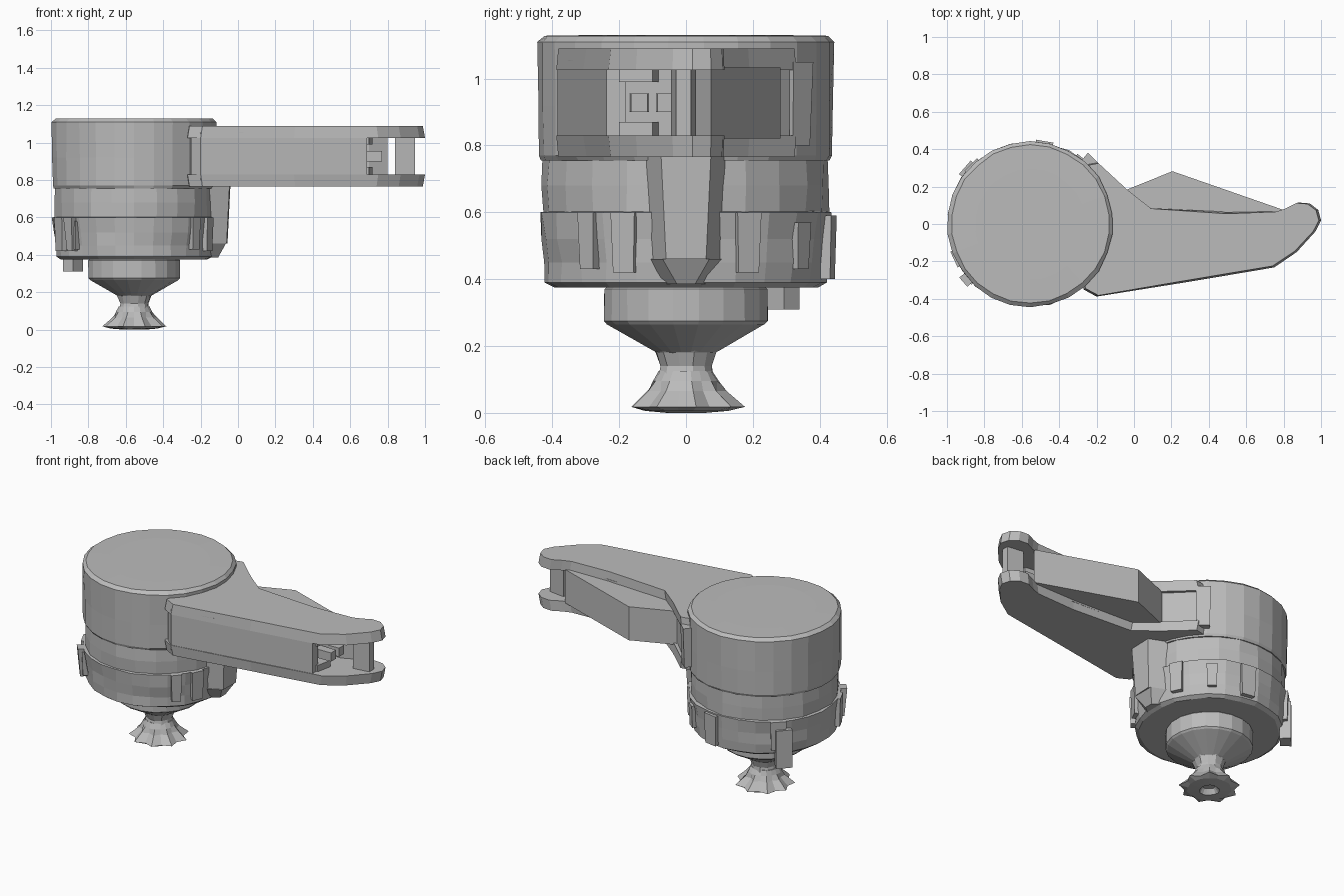
import bpy, bmesh, math, random
from mathutils import Vector

random.seed(4)
CX = -0.555  # axis of the round housing
grey = bpy.data.materials.new("mid_grey")
grey.diffuse_color = (0.5, 0.5, 0.5, 1)


def finish(name, bm):
    bmesh.ops.recalc_face_normals(bm, faces=bm.faces)
    me = bpy.data.meshes.new(name)
    bm.to_mesh(me)
    bm.free()
    me.materials.append(grey)
    ob = bpy.data.objects.new(name, me)
    bpy.context.collection.objects.link(ob)
    return ob


def lathe(name, profile, sides, jitter=0.0, ragged=()):
    """Closed turned body from (radius, z) pairs; rows in ragged alternate in radius."""
    bm = bmesh.new()
    rings = []
    for k, (r, z) in enumerate(profile):
        ring = []
        for i in range(sides):
            a = math.tau * (i + 0.5) / sides
            rr = r - random.uniform(0, jitter)
            if k in ragged and i % 2:
                rr *= 0.82
            ring.append(bm.verts.new((CX + rr * math.cos(a), rr * math.sin(a), z)))
        rings.append(ring)
    for a, b in zip(rings, rings[1:]):
        for i in range(sides):
            j = (i + 1) % sides
            bm.faces.new((a[i], a[j], b[j], b[i]))
    bm.faces.new(rings[0])
    bm.faces.new(rings[-1])
    return finish(name, bm)


def prism(name, outline, z0, z1, top_inset=0.0, bottom_inset=0.0):
    """Upright prism from an xy outline, with optional shrink of either end."""
    c = sum((Vector(p) for p in outline), Vector((0, 0))) / len(outline)
    bm = bmesh.new()

    def ring(z, inset):
        out = []
        for p in outline:
            v = Vector(p)
            v -= (v - c).normalized() * inset
            out.append(bm.verts.new((v.x, v.y, z)))
        return out
    lo, hi = ring(z0, bottom_inset), ring(z1, top_inset)
    n = len(outline)
    bm.faces.new(lo)
    bm.faces.new(hi)
    for i in range(n):
        j = (i + 1) % n
        bm.faces.new((lo[i], lo[j], hi[j], hi[i]))
    return finish(name, bm)


def sector(name, deg, half, r0, r1, z0, z1, taper=0.0):
    """Small block on the housing wall at an angle about its axis."""
    pts = []
    for r, s in ((r0, -1), (r1, -1), (r1, 1), (r0, 1)):
        a = math.radians(deg + s * half)
        pts.append((CX + r * math.cos(a), r * math.sin(a)))
    return prism(name, pts, z0, z1, 0, taper)


# Round housing: upper drum, recessed waist band, lower drum
lathe("upper_drum", [(0.435, 0.755), (0.442, 0.77), (0.443, 0.92), (0.446, 1.11),
                     (0.425, 1.128), (0.30, 1.13)], 26, 0.006)
lathe("waist_band", [(0.43, 0.58), (0.433, 0.68), (0.43, 0.77)], 22, 0.008)
lathe("lower_drum", [(0.40, 0.375), (0.425, 0.39), (0.43, 0.45), (0.436, 0.52),
                     (0.447, 0.60), (0.41, 0.605)], 26, 0.012)

# Collar, cone, stem and ragged flared foot
lathe("collar", [(0.22, 0.40), (0.25, 0.37), (0.25, 0.275), (0.24, 0.265),
                 (0.10, 0.185), (0.07, 0.17)], 20, 0.004)
lathe("stem", [(0.12, 0.21), (0.095, 0.18), (0.08, 0.14), (0.088, 0.10)], 12, 0.006)
lathe("flared_foot", [(0.085, 0.125), (0.10, 0.095), (0.125, 0.065), (0.178, 0.018),
                      (0.13, 0.006), (0.06, 0.0), (0.04, 0.03)], 18, 0.008, (2, 3))

# Raised blocks around the lower drum
for deg, half, z0, z1 in ((25, 5, 0.42, 0.60), (52, 4, 0.43, 0.57), (80, 6, 0.40, 0.59),
                          (135, 6, 0.42, 0.60), (205, 6, 0.42, 0.60), (222, 4, 0.43, 0.58),
                          (318, 4, 0.43, 0.60), (335, 5, 0.42, 0.60)):
    sector("wall_block", deg, half, 0.38, 0.452, z0, z1, 0.008)
sector("hanging_tab", 139, 6, 0.40, 0.465, 0.31, 0.55)
sector("side_lug", 221, 4, 0.39, 0.475, 0.42, 0.60, 0.02)
sector("shoulder_lug", 46, 5, 0.38, 0.49, 0.80, 1.05, 0.01)

# Vertical rib beneath the arm
prism("under_arm_rib", [(-0.20, -0.14), (-0.045, -0.075), (-0.04, 0.075), (-0.20, 0.14)],
      0.46, 0.78, 0, 0.022)
prism("rib_foot", [(-0.20, -0.13), (-0.065, -0.07), (-0.065, 0.07), (-0.20, 0.13)],
      0.385, 0.46, 0, 0.06)

# Arm: matching top and bottom plates ending in the fork
plate = [(-0.27, -0.35), (-0.20, -0.388), (0.30, -0.308), (0.75, -0.232), (0.87, -0.15),
         (0.97, -0.04), (1.0, 0.02), (0.985, 0.075), (0.94, 0.11), (0.88, 0.115),
         (0.82, 0.085), (0.77, 0.068), (0.50, 0.065), (0.08, 0.085), (-0.05, 0.19),
         (-0.20, 0.33), (-0.35, 0.30)]
prism("arm_top_plate", plate, 1.025, 1.09, 0.012, 0)
prism("arm_bottom_plate", plate, 0.765, 0.83, 0, 0.012)

# Front wall, inner web and root of the arm
prism("arm_front_wall", [(-0.25, -0.345), (-0.20, -0.385), (0.69, -0.238), (0.69, -0.18),
                         (-0.20, -0.24)], 0.80, 1.055)
prism("arm_inner_web", [(-0.25, -0.30), (0.60, -0.20), (0.60, 0.06), (0.08, 0.08),
                        (-0.25, 0.20)], 0.81, 1.045)
prism("arm_root", [(-0.30, -0.30), (0.0, -0.24), (0.06, 0.08), (-0.07, 0.18),
                   (-0.20, 0.31), (-0.35, 0.30)], 0.78, 1.08)

# Angular box on the back of the arm
prism("back_box", [(-0.06, 0.175), (0.205, 0.282), (0.80, 0.075), (0.70, 0.03),
                   (0.05, 0.06)], 0.82, 1.033)

# Fork details: brackets and pin
prism("fork_pin", [(0.84, -0.045), (0.945, -0.03), (0.945, 0.015), (0.84, 0.03)], 0.80, 1.05)
for y in (-0.14, -0.06):
    prism("fork_bracket", [(0.58, y - 0.03), (0.77, y - 0.025), (0.77, y + 0.025),
                           (0.58, y + 0.03)], 0.90, 0.955)
for z in (0.83, 0.99):
    prism("fork_ledge", [(0.58, -0.21), (0.70, -0.20), (0.72, -0.10), (0.58, -0.08)],
          z, z + 0.04)
